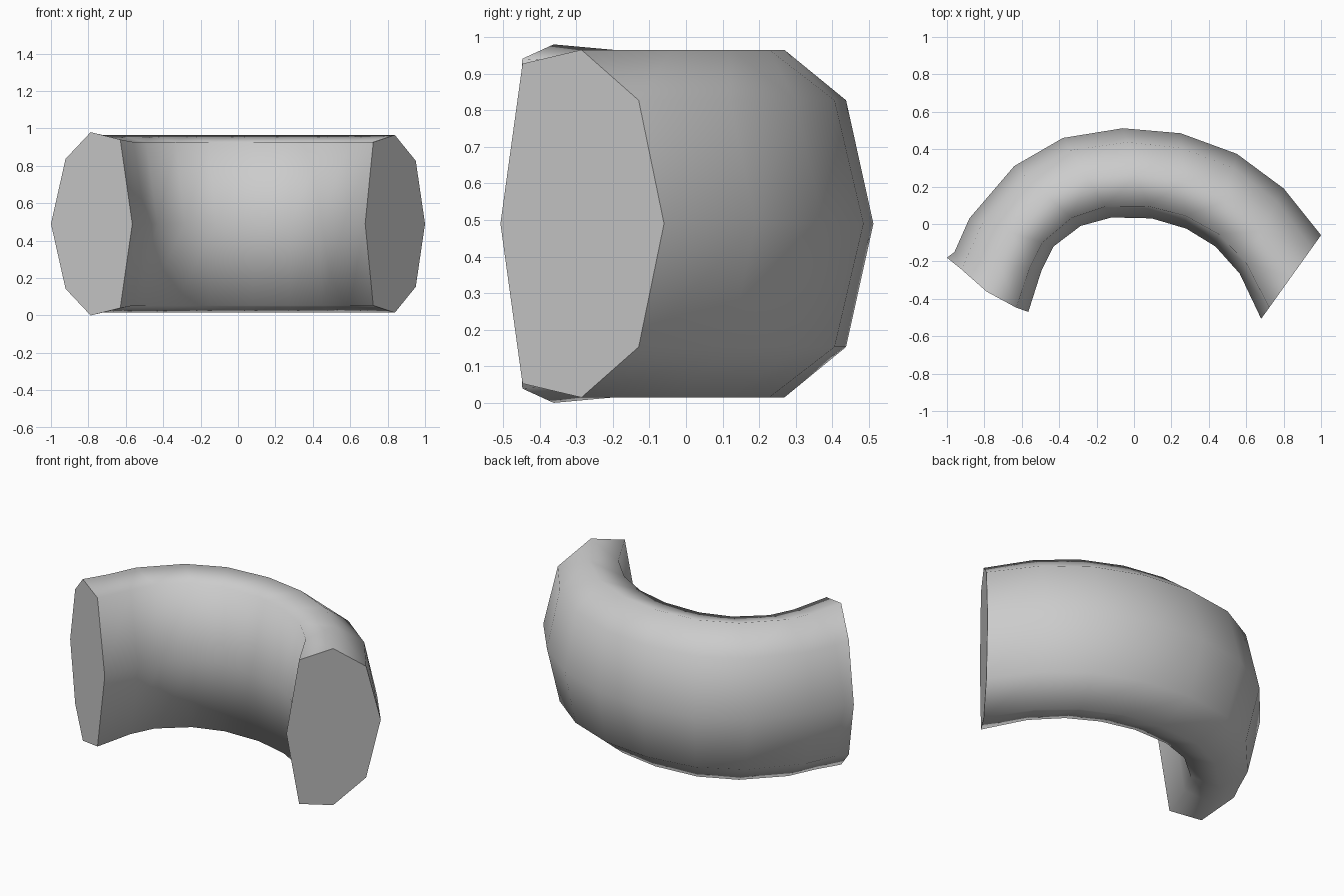
import bpy
import bmesh

if "Cube" in bpy.data.objects:
    bpy.data.objects.remove(bpy.data.objects["Cube"])

# Rings along the bend: (inner x, inner y, outer x, outer y)
rings = [
    (-.565, -.47, -1.0, -.18), (-.495, -.25, -.96, -.15),
    (-.43, -.12, -.88, .03), (-.285, -.01, -.64, .31),
    (-.12, .035, -.38, .46), (.095, .03, -.06, .512),
    (.28, -.025, .25, .485), (.435, -.12, .55, .375),
    (.565, -.265, .80, .19), (.68, -.507, 1.0, -.06),
]
# Eight-sided section: (fraction from inner to outer, height from middle)
half = [(.135, .437), (.495, .475), (.845, .337)]
section = [(0, 0)] + half + [(1, 0)] + [(t, -h) for t, h in reversed(half)]
MID = .49

bm = bmesh.new()
loops = []
for i, (ax, ay, bx, by) in enumerate(rings):
    loop = []
    for t, h in section:
        x, y, z = ax + t * (bx - ax), ay + t * (by - ay), h
        # Left mouth flares slightly
        if i == 0 and h:
            z *= 1.031
            x -= .02 * t * (1 - t) * 4
            y -= .035 * t * (1 - t) * 4
            x += .025 * t
        loop.append(bm.verts.new((x, y, MID + z)))
    loops.append(loop)

# Smooth tube wall
n = len(section)
for a, b in zip(loops, loops[1:]):
    for j in range(n):
        k = (j + 1) % n
        bm.faces.new((a[j], a[k], b[k], b[j])).smooth = True

# Flat end caps with sharp rims
for loop in (loops[0], loops[-1]):
    cap = bm.faces.new(loop)
    for e in cap.edges:
        e.smooth = False
bmesh.ops.recalc_face_normals(bm, faces=bm.faces)

mesh = bpy.data.meshes.new("curved_tube")
bm.to_mesh(mesh)
bm.free()
tube = bpy.data.objects.new("curved_tube", mesh)
bpy.context.collection.objects.link(tube)
